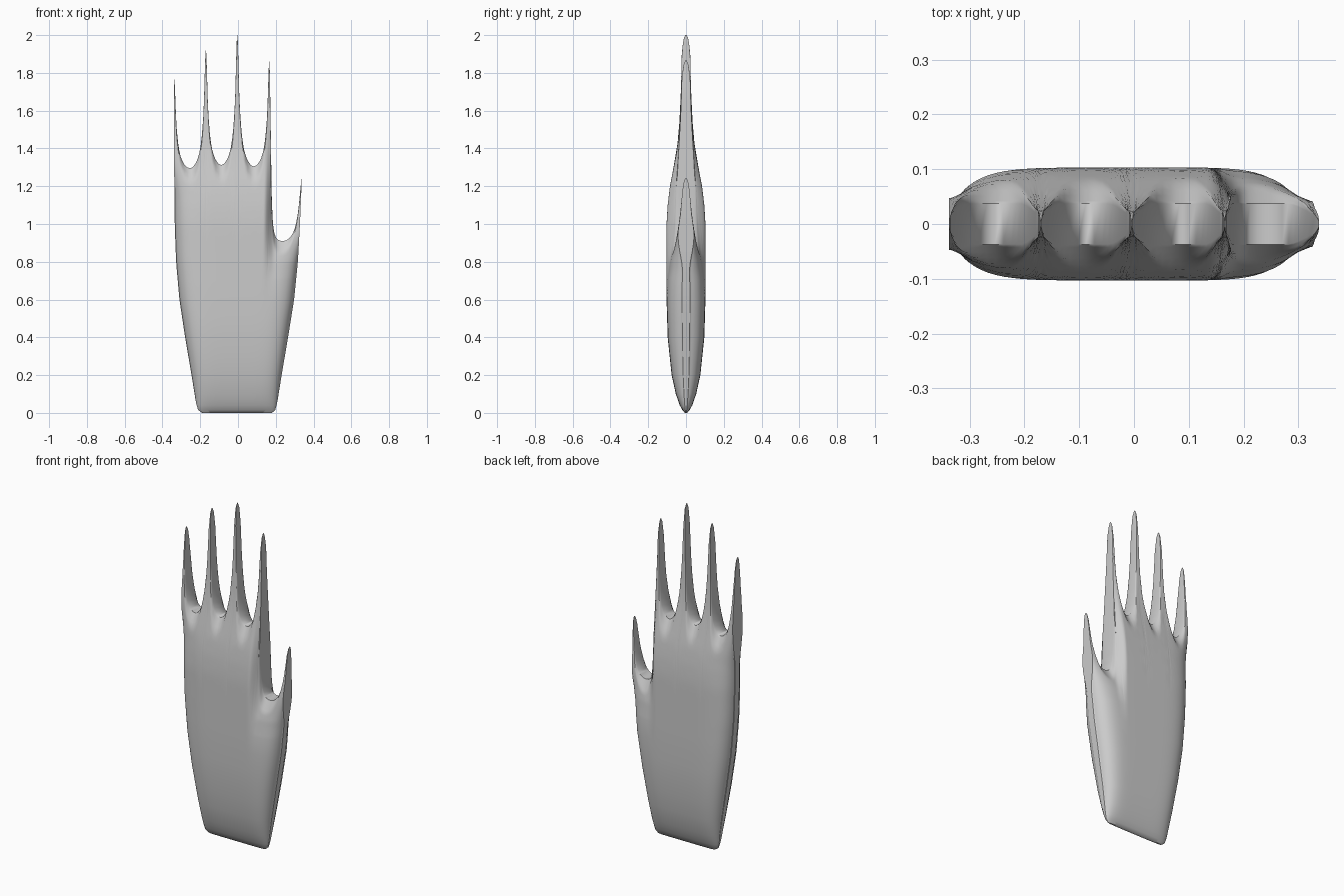
import bpy, bmesh, math

if "Cube" in bpy.data.objects:
    bpy.data.objects.remove(bpy.data.objects["Cube"])


def interp(table, v):
    """Piecewise-linear lookup in a short profile."""
    if v <= table[0][0]:
        return table[0][1]
    for (a, p), (b, q) in zip(table, table[1:]):
        if v <= b:
            return p + (q - p) * (v - a) / (b - a)
    return table[-1][1]


def smooth(v, a, b):
    t = min(1.0, max(0.0, (v - a) / (b - a)))
    return t * t * (3 - 2 * t)


# Profiles: half thickness and side outlines by height
BASE = [(0, .006), (.015, .019), (.04, .033), (.1, .054), (.2, .076), (.4, .097), (.6, .103)]
PALM = BASE + [(1.0, .103), (1.1, .097), (1.2, .085), (1.3, .065), (1.4, .047),
               (1.5, .036), (1.6, .030), (1.8, .024), (2, .021)]
THUMB = BASE + [(.7, .099), (.8, .086), (.9, .062), (1.0, .038), (1.1, .026), (1.24, .021)]
LEFT = [(0, .19), (.015, .211), (.05, .222), (.2, .246), (.4, .28), (.6, .31), (.8, .328), (1.0, .335), (1.3, .338)]
RIGHT = [(0, .18), (.015, .197), (.05, .207), (.2, .231), (.4, .265), (.6, .297), (.8, .317), (1.0, .328), (1.24, .338)]
# Finger tips (x, z), valleys (x, z), and the curve from tip to valley
TIPS = [(-.338, 1.77), (-.17, 1.925), (-.004, 2.0), (.166, 1.865), (.338, 1.24)]
VALLEYS = [(-.254, 1.295), (-.088, 1.312), (.083, 1.305), (.252, .91)]
CURVE = [(0, 1), (.03, .96), (.06, .85), (.12, .565), (.17, .42), (.25, .28),
         (.32, .2), (.41, .13), (.52, .08), (.64, .043), (.82, .01)]


def make_columns():
    cols = []
    for i, (vx, vz) in enumerate(VALLEYS):
        for side in (0, 1):
            px, pz = TIPS[i + side]
            power = 1.6 if (i, side) == (3, 0) else 1.0
            part = [(px + (vx - px) * f, vz + (pz - vz) * r ** power, pz) for f, r in CURVE]
            if side == 0:
                # the next finger's first column repeats the last tip
                cols += part + [(vx, vz, pz)]
            else:
                part.reverse()
                cols += part if i == 3 else part[:-1]
    return cols


def half_thickness(x, z, top, tip):
    w = smooth(x, .14, .21)
    h = interp(PALM, z) * (1 - w) + interp(THUMB, z) * w
    # rounded sides of the palm, fading out on the fingers
    edge = max(.2, math.sqrt(max(0, 1 - abs(x / .338) ** 6)))
    fade = smooth(z, 1.1 - .35 * w, 1.45 - .42 * w)
    h *= edge + (1 - edge) * fade
    # thinner along the webbing, rounded at the tip
    h = min(h, min(.75 * h, .037) + .5 * (top - z))
    d = max(0, tip - z)
    return min(h, .004 + .02 * math.sqrt(d / .12) + .3 * max(0, d - .2))


def make_hand():
    low = [0, .015, .04, .07, .1, .15, .2, .3, .4, .5, .6, .7]
    n_up = 18
    bm = bmesh.new()
    front, back = [], []
    for x0, top, tip in make_columns():
        zs = low + [.7 + (top - .7) * (1 - (1 - k / n_up) ** 1.4) for k in range(1, n_up + 1)]
        f, b = [], []
        for z in zs:
            x = x0 * interp(LEFT if x0 < 0 else RIGHT, z) / .338
            h = half_thickness(x0, z, top, tip)
            f.append(bm.verts.new((x, -h, z)))
            b.append(bm.verts.new((x, h, z)))
        front.append(f)
        back.append(b)
    n, m = len(front), len(front[0])
    for i in range(n - 1):
        for j in range(m - 1):
            for g in (front, back):
                bm.faces.new((g[i][j], g[i + 1][j], g[i + 1][j + 1], g[i][j + 1]))
        for j in (0, m - 1):
            bm.faces.new((front[i][j], front[i + 1][j], back[i + 1][j], back[i][j]))
    for i in (0, n - 1):
        for j in range(m - 1):
            bm.faces.new((front[i][j], front[i][j + 1], back[i][j + 1], back[i][j]))
    bmesh.ops.recalc_face_normals(bm, faces=bm.faces)
    mesh = bpy.data.meshes.new("hand")
    bm.to_mesh(mesh)
    bm.free()
    ob = bpy.data.objects.new("hand", mesh)
    bpy.context.collection.objects.link(ob)
    return ob


# Hand with webbed, pointed fingers
hand = make_hand()
bpy.context.view_layer.objects.active = hand
hand.select_set(True)
bpy.ops.object.shade_smooth_by_angle(angle=math.radians(50))
